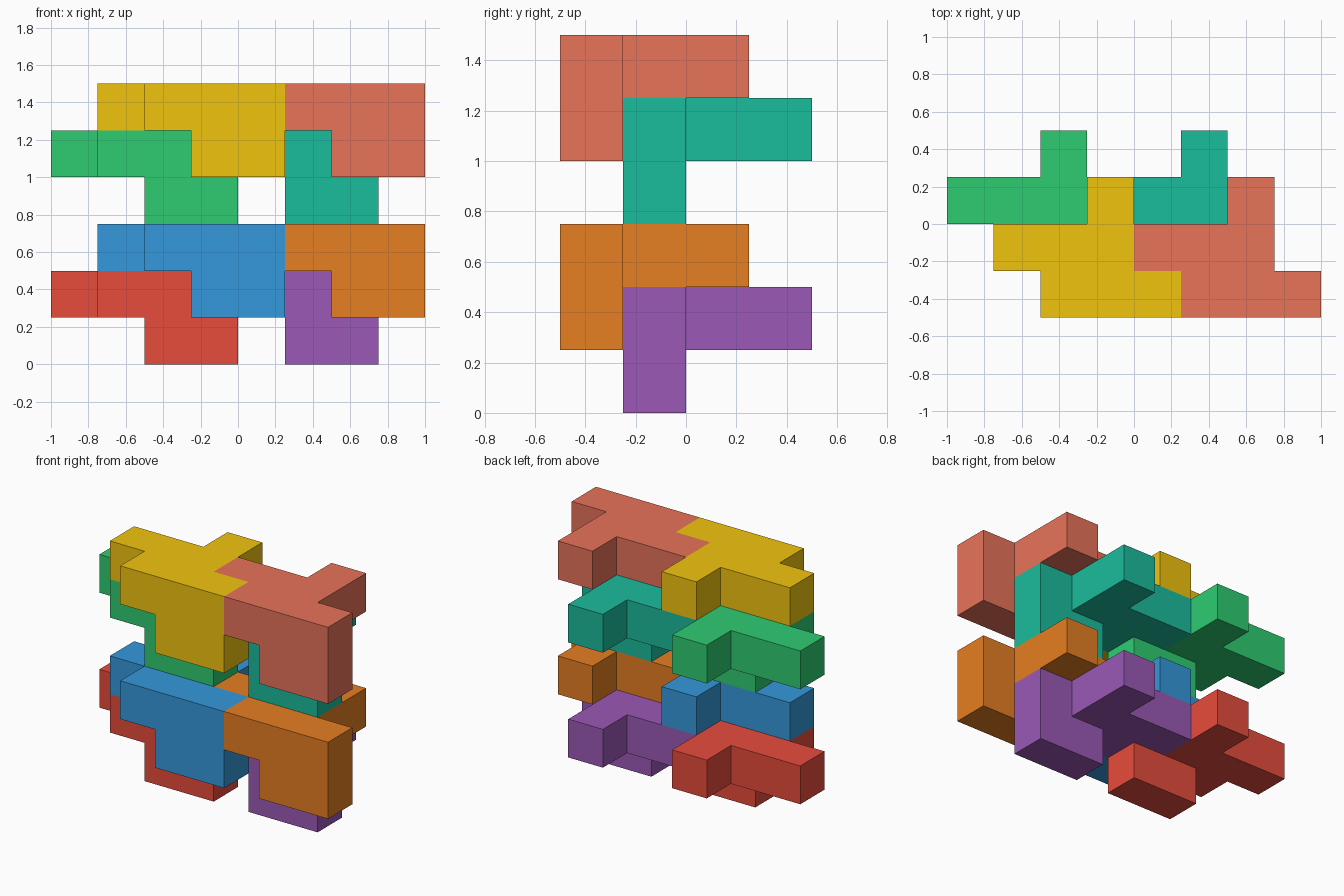
import bpy
import bmesh
from mathutils import Vector

if "Cube" in bpy.data.objects:
    bpy.data.objects.remove(bpy.data.objects["Cube"])

U = 0.25  # size of one cube cell

# The one repeated nine-cell piece: flat zigzag layer plus a two-cell foot below
CELLS = {(1, 0, 1), (2, 0, 1), (3, 0, 1),
         (0, 1, 1), (1, 1, 1), (2, 1, 1),
         (2, 2, 1),
         (2, 0, 0), (3, 0, 0)}


def linear(hex_code):
    """Convert an sRGB hex colour to a linear RGBA colour."""
    srgb = [int(hex_code[i:i + 2], 16) / 255 for i in (0, 2, 4)]
    return [c / 12.92 if c < 0.04 else ((c + 0.055) / 1.055) ** 2.4 for c in srgb] + [1]


def add_cell_faces(bm, cell):
    """Add only the outer faces of one cell."""
    for axis in range(3):
        for side in (0, 1):
            neighbour = list(cell)
            neighbour[axis] += 1 if side else -1
            if tuple(neighbour) in CELLS:
                continue
            corners = []
            for a, b in ((0, 0), (1, 0), (1, 1), (0, 1)):
                p = Vector(cell)
                p[axis] += side
                p[(axis + 1) % 3] += a
                p[(axis + 2) % 3] += b
                corners.append(bm.verts.new(p * U))
            bm.faces.new(corners if side else corners[::-1])


def add_piece(name, offset, colour):
    bm = bmesh.new()
    for cell in sorted(CELLS):
        add_cell_faces(bm, cell)
    bmesh.ops.remove_doubles(bm, verts=bm.verts, dist=0.001)
    # Merge coplanar cell faces into clean polygons
    bmesh.ops.dissolve_limit(bm, angle_limit=0.01, verts=bm.verts, edges=bm.edges)
    mesh = bpy.data.meshes.new(name)
    bm.to_mesh(mesh)
    bm.free()
    mat = bpy.data.materials.new(name + "_colour")
    mat.diffuse_color = linear(colour)
    mat.use_nodes = True
    mat.node_tree.nodes["Principled BSDF"].inputs["Base Color"].default_value = mat.diffuse_color
    mesh.materials.append(mat)
    obj = bpy.data.objects.new(name, mesh)
    obj.location = Vector(offset) * U
    bpy.context.collection.objects.link(obj)


# Two identical tiers of four interlocking pieces
TIERS = [
    [("red", "e74c3c"), ("purple", "9b59b6"), ("blue", "3498db"), ("orange", "e67e22")],
    [("green", "2ecc71"), ("teal", "1abc9c"), ("yellow", "f1c40f"), ("terracotta", "e8735a")],
]
SLOTS = [(-4, -1, 0), (-1, -1, 0), (-3, -2, 1), (0, -2, 1)]

for tier, pieces in enumerate(TIERS):
    for (x, y, z), (name, colour) in zip(SLOTS, pieces):
        add_piece(name + "_piece", (x, y, z + 3 * tier), colour)
